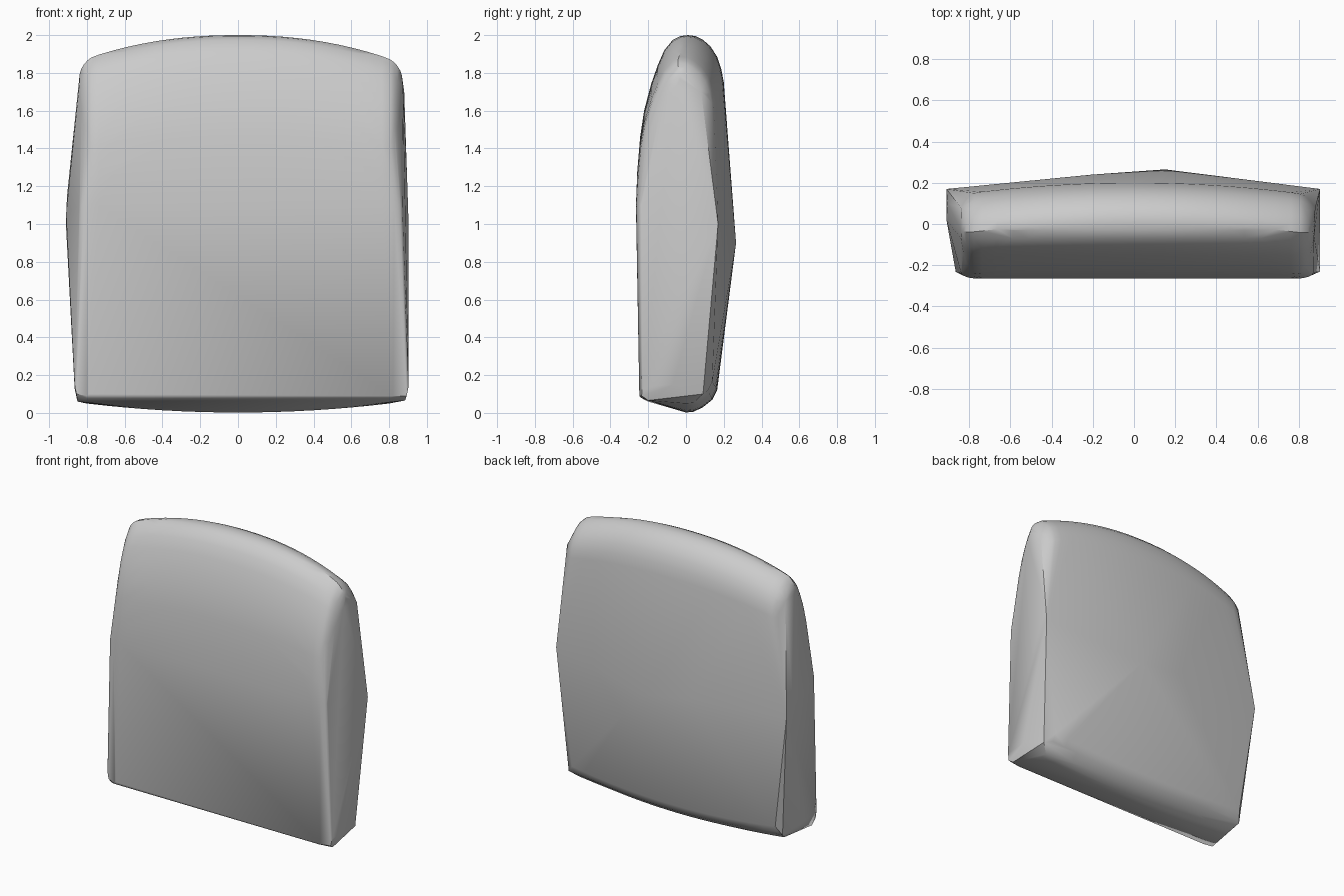
import bpy, bmesh, math

if "Cube" in bpy.data.objects:
    bpy.data.objects.remove(bpy.data.objects["Cube"])

# centre cross-section (y, z): rounded crown running from front to back
CROWN = [(-.265, 1.1), (-.258, 1.28), (-.243, 1.46), (-.222, 1.6), (-.185, 1.74),
         (-.15, 1.84), (-.115, 1.92), (-.07, 1.975), (-.03, 1.995), (.01, 2.0),
         (.05, 1.995), (.09, 1.975), (.13, 1.94), (.165, 1.885), (.187, 1.82), (.2, 1.75)]
# underside cross-section
BASE = [(-.245, .09), (-.235, .078), (0, .002), (.04, .006), (.09, .03), (.14, .07), (.165, .12)]

pts = []


def section(x, inset):
    """Cushion slice at x, pulled inwards by inset for the rounded ends."""
    drop = .2 * abs(x / .8) ** 2.2 * .62
    for y, z in CROWN:
        k = min(1, max(0, (z - 1.1) / .85))
        yy = y * (1 - inset / .16) if y < 0 else (y - .08 * x * x) * (1 - inset / .2)
        if z < 1.2:
            yy = y + inset * .35
        pts.append((x, yy, z - k * (drop + inset)))


# main slices and rounded end slices
for i in range(-10, 11):
    section(.075 * i + .012, 0)
R = .085
for side, xc in ((-1, .755), (1, .785)):
    for j in range(1, 7):
        a = math.radians(15 * j)
        section(side * (xc + R * math.sin(a)), R * (1 - math.cos(a)))

# underside slices, bowed downwards in the middle
for i in range(-8, 9):
    x = .1 * i
    for y, z in BASE:
        bow = .05 * (x / .82) ** 2 if y > -.2 else 0
        back = .04 * x * x if y > .05 else 0
        pts.append((x, y - back, z + bow))

# lower front corners, bulging side points and back apex
pts += [(-.79, -.247, .1), (.82, -.247, .09),
        (-.855, -.235, .1), (-.865, -.232, .15), (-.85, -.2, .06), (-.865, -.05, .13), (-.83, .1, .1),
        (.893, -.235, .09), (.903, -.23, .14), (.885, -.2, .066), (.903, -.07, .15), (.86, .09, .1),
        (-.91, .17, .98), (-.91, .02, 1.05), (-.905, .1, 1.15),
        (.903, .17, 1.0), (.9, .155, 1.1), (.88, .08, 1.7), (.874, -.06, 1.72),
        (-.84, .08, 1.76), (-.84, -.07, 1.74),
        (.15, .265, .9), (-.2, .24, .95)]

bm = bmesh.new()
for p in pts:
    bm.verts.new(p)
res = bmesh.ops.convex_hull(bm, input=bm.verts[:])
loose = [v for v in bm.verts if not v.link_faces]
bmesh.ops.delete(bm, geom=loose, context='VERTS')
bmesh.ops.recalc_face_normals(bm, faces=bm.faces[:])
mesh = bpy.data.meshes.new("back_cushion")
bm.to_mesh(mesh)
bm.free()
cushion = bpy.data.objects.new("back_cushion", mesh)
bpy.context.collection.objects.link(cushion)
bpy.context.view_layer.objects.active = cushion
cushion.select_set(True)
bpy.ops.object.shade_smooth_by_angle(angle=math.radians(30))
